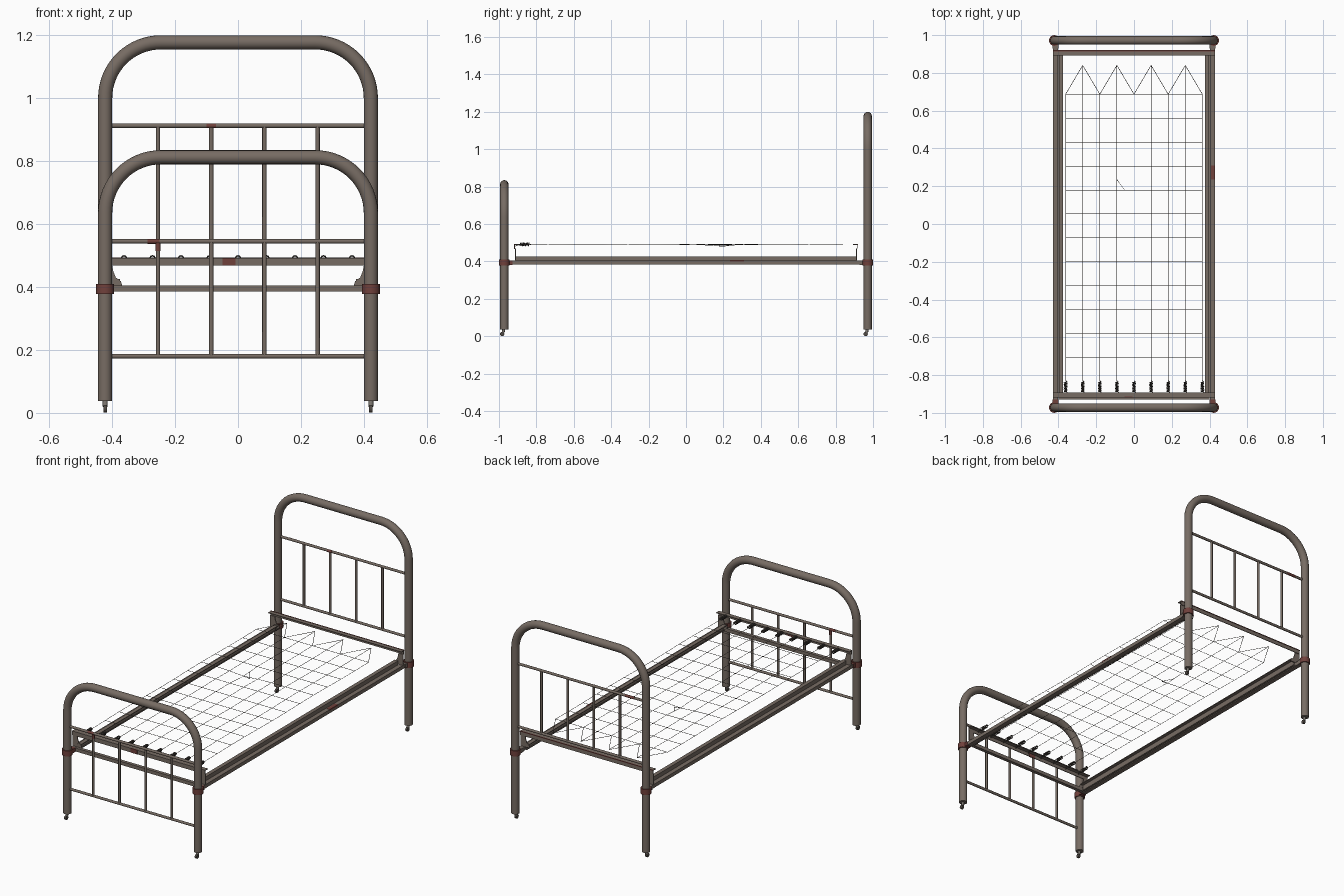
import bpy, bmesh, math

old = bpy.data.objects.get("Cube")
if old:
    bpy.data.objects.remove(old, do_unlink=True)


def material(name, color):
    m = bpy.data.materials.new(name)
    m.use_nodes = True
    m.diffuse_color = (*color, 1)
    m.node_tree.nodes["Principled BSDF"].inputs["Base Color"].default_value = (*color, 1)
    return m


PAINT = material("worn grey brown paint", (0.185, 0.15, 0.126))
RUST = material("red rust", (0.162, 0.052, 0.044))
WIRE = material("dark wire", (0.07, 0.06, 0.052))
STEM = material("caster stem metal", (0.2, 0.18, 0.16))
WHEEL = material("dark caster wheel", (0.08, 0.068, 0.058))


def tubes(name, paths, radius, mat, res=4):
    """Round bars along one or more point paths, joined in one mesh."""
    cu = bpy.data.curves.new(name, "CURVE")
    cu.dimensions = "3D"
    cu.bevel_depth = radius
    cu.bevel_resolution = res
    cu.use_fill_caps = True
    for path in paths:
        sp = cu.splines.new("POLY")
        sp.points.add(len(path) - 1)
        for p, co in zip(sp.points, path):
            p.co = (*co, 1)
    cu.materials.append(mat)
    ob = bpy.data.objects.new(name, cu)
    bpy.context.collection.objects.link(ob)
    bpy.ops.object.select_all(action="DESELECT")
    ob.select_set(True)
    bpy.context.view_layer.objects.active = ob
    bpy.ops.object.convert(target="MESH")
    if res:
        bpy.ops.object.shade_smooth_by_angle(angle=math.radians(50))


def prism(name, outline, ys, mat):
    """Extrude an xz outline between two y values."""
    n = len(outline)
    verts = [(x, y, z) for y in sorted(ys) for x, z in outline]
    faces = [list(range(n)), list(range(2 * n - 1, n - 1, -1))]
    faces += [(i, i + n, (i + 1) % n + n, (i + 1) % n) for i in range(n)]
    me = bpy.data.meshes.new(name)
    me.from_pydata(verts, [], faces)
    me.materials.append(mat)
    bm = bmesh.new()
    bm.from_mesh(me)
    bmesh.ops.recalc_face_normals(bm, faces=bm.faces)
    bm.to_mesh(me)
    bm.free()
    bpy.context.collection.objects.link(bpy.data.objects.new(name, me))


def box(name, xs, ys, zs, mat):
    prism(name, [(xs[0], zs[0]), (xs[1], zs[0]), (xs[1], zs[1]), (xs[0], zs[1])], ys, mat)


LEG_X, LEG_Y, TUBE = 0.422, 0.9715, 0.0225


def frame_path(y, top, bend):
    """Inverted U with rounded corners."""
    half = [(LEG_X, y, 0.037)]
    for i in range(17):
        a = math.pi / 2 * i / 16
        half.append((LEG_X - bend + bend * math.cos(a), y, top - bend + bend * math.sin(a)))
    return half + [(-x, yy, z) for x, yy, z in reversed(half)]


# End frames with their bars and spindles
SPINDLES = (-0.254, -0.085, 0.084, 0.253)
for end, y, top, low, high in (("head", LEG_Y, 1.177, 0.545, 0.912),
                               ("foot", -LEG_Y, 0.812, 0.18, 0.545)):
    tubes(end + "_frame", [frame_path(y, top, 0.177)], TUBE, PAINT, 6)
    tubes(end + "_rails", [[(-LEG_X, y, z), (LEG_X, y, z)] for z in (low, high)], 0.0075, PAINT, 2)
    tubes(end + "_spindles", [[(x, y, low), (x, y, high)] for x in SPINDLES], 0.007, PAINT, 2)

# Casters and round rail clamps on each leg
for sx, side in ((1, "left"), (-1, "right")):
    for sy, end, tongue_paint in ((1, "head", PAINT), (-1, "foot", RUST)):
        tag = end + "_" + side
        x, y = sx * LEG_X, sy * LEG_Y
        tubes(tag + "_caster_stem", [[(x, y, 0.05), (x, y - 0.006, 0.02)]], 0.008, STEM, 2)
        tubes(tag + "_caster_wheel", [[(x - 0.006, y - 0.011, 0.012), (x + 0.006, y - 0.011, 0.012)]],
              0.012, WHEEL, 3)
        tubes(tag + "_clamp", [[(x, y, 0.378), (x, y, 0.41)]], 0.0285, RUST, 6)
        box(tag + "_clamp_tongue", (sx * 0.4, sx * 0.432), (sy * 0.928, sy * 0.955),
            (0.382, 0.406), tongue_paint)

# Side rails: outer bar and inner angle iron
for sx, side in ((1, "left"), (-1, "right")):
    box(side + "_outer_rail", (sx * 0.402, sx * 0.428), (-0.96, 0.96), (0.384, 0.405), PAINT)
    angle = [(0.398, 0.386), (0.398, 0.425), (0.375, 0.425), (0.375, 0.421), (0.394, 0.421), (0.394, 0.386)]
    prism(side + "_inner_angle", [(sx * x, z) for x, z in angle], (-0.915, 0.91), PAINT)
    box(side + "_rail_web", (sx * 0.39, sx * 0.41), (-0.915, 0.91), (0.388, 0.394), PAINT)
box("rail_rust_patch", (0.408, 0.429), (0.235, 0.31), (0.399, 0.4065), RUST)

# Raised end angles that carry the springs, with flared corner brackets
for sy, end in ((1, "head"), (-1, "foot")):
    box(end + "_angle_upright", (-0.43, 0.43), (sy * 0.914, sy * 0.918), (0.468, 0.492), PAINT)
    box(end + "_angle_flange", (-0.43, 0.43), (sy * 0.892, sy * 0.915), (0.488, 0.492), PAINT)
    for sx, side in ((1, "left"), (-1, "right")):
        flare = [(0.368, 0.405), (0.372, 0.418), (0.388, 0.43), (0.396, 0.45), (0.4, 0.47),
                 (0.43, 0.47), (0.43, 0.405)]
        prism(end + "_" + side + "_bracket", [(sx * x, z) for x, z in flare],
              (sy * 0.909, sy * 0.914), PAINT)
box("foot_cross_bar", (-0.4, 0.4), (-0.93, -0.91), (0.385, 0.405), PAINT)

# Rust patches
box("head_angle_rust_edge", (-0.43, 0.43), (0.914, 0.92), (0.489, 0.493), RUST)
box("foot_angle_rust_patch", (-0.05, -0.008), (-0.919, -0.9135), (0.4675, 0.4925), RUST)
tubes("foot_rail_rust", [[(-0.288, -LEG_Y, 0.545), (-0.25, -LEG_Y, 0.545)]], 0.008, RUST, 2)
tubes("foot_spindle_rust", [[(SPINDLES[0], -LEG_Y, 0.515), (SPINDLES[0], -LEG_Y, 0.54)]], 0.0076, RUST, 2)
tubes("head_rail_rust", [[(-0.35, LEG_Y + 0.0015, 0.912), (-0.29, LEG_Y + 0.0015, 0.912)],
                         [(-0.1, LEG_Y - 0.0015, 0.912), (-0.07, LEG_Y - 0.0015, 0.912)]], 0.0075, RUST, 2)

# Wire mesh: lengthways and crossways wires with a slight sag
COLS = [0.0905 * i for i in range(-4, 5)]
ROWS = [0.687 - 0.1268 * i for i in range(12)]


def knot(x, y):
    sag = 0.01 * math.exp(-((x + 0.09) ** 2 + (y - 0.18) ** 2) / 0.008)
    return (x, y, 0.491 - sag + 0.002 * math.sin(9 * y))


wires = [[knot(x, y) for y in ROWS + [-0.83]] for x in COLS]
wires += [[knot(x, y) for x in COLS] for y in ROWS]
for i, x in enumerate(COLS):
    if i % 2:
        # V-shaped ties at the head
        wires += [[knot(x + dx, ROWS[0]), (x, 0.84, 0.492)] for dx in (-0.0905, 0, 0.0905)]
wires.append([knot(-0.09, 0.235), (-0.05, 0.18, 0.478), knot(-0.09, 0.18)])
tubes("wire_mesh", wires, 0.0013, WIRE, 0)

# Tension springs at the foot, hooked under the flange
coils = []
for x in COLS:
    coil = [(x, -0.83, 0.49)]
    for i in range(57):
        a = math.pi / 4 * i
        coil.append((x + 0.008 * math.cos(a), -0.837 - 0.053 * i / 56, 0.491 + 0.008 * math.sin(a)))
    coils.append(coil + [(x, -0.912, 0.482)])
tubes("foot_springs", coils, 0.0025, WIRE, 0)
